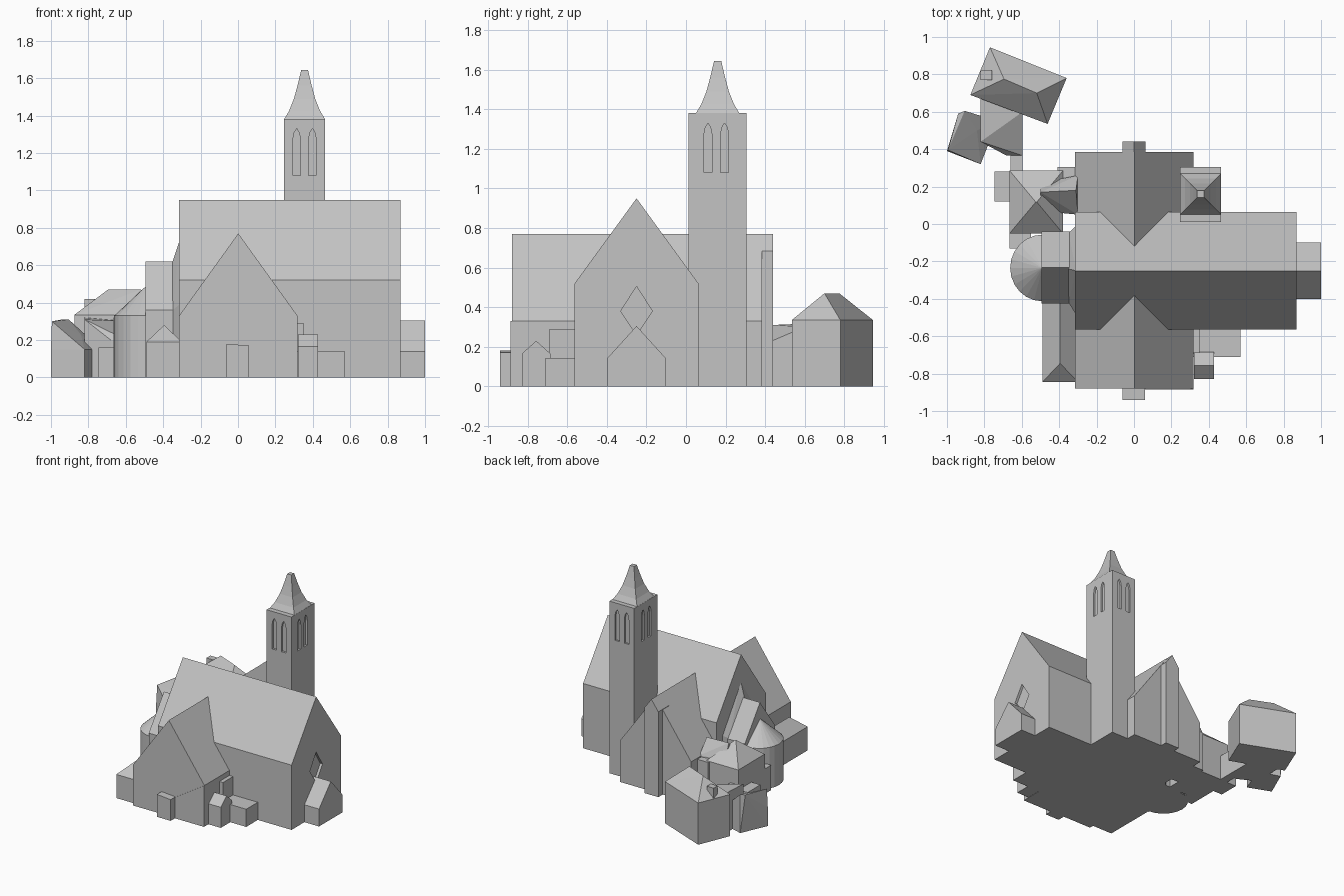
import bpy, bmesh, math

if "Cube" in bpy.data.objects:
    bpy.data.objects.remove(bpy.data.objects["Cube"])

stone = bpy.data.materials.new("plain_grey")
stone.diffuse_color = (0.55, 0.55, 0.55, 1)
stone.use_nodes = True
stone.node_tree.nodes["Principled BSDF"].inputs["Base Color"].default_value = stone.diffuse_color


def hull(name, pts):
    """Convex solid around a few corner points."""
    bm = bmesh.new()
    for p in pts:
        bm.verts.new(p)
    res = bmesh.ops.convex_hull(bm, input=bm.verts[:])
    loose = [v for v in bm.verts if not v.link_faces]
    bmesh.ops.delete(bm, geom=loose, context='VERTS')
    bmesh.ops.dissolve_limit(bm, angle_limit=0.002, verts=bm.verts[:], edges=bm.edges[:])
    bmesh.ops.recalc_face_normals(bm, faces=bm.faces[:])
    me = bpy.data.meshes.new(name)
    bm.to_mesh(me)
    bm.free()
    ob = bpy.data.objects.new(name, me)
    bpy.context.collection.objects.link(ob)
    me.materials.append(stone)
    return ob


def box(name, x0, x1, y0, y1, z1, z0=0):
    return hull(name, [(x, y, z) for x in (x0, x1) for y in (y0, y1) for z in (z0, z1)])


def house(name, x0, x1, y0, y1, eave, ridge, along, hip0=0, hip1=0):
    """Walls with a pitched roof; the ridge runs along 'x' or 'y'."""
    pts = [(x, y, z) for x in (x0, x1) for y in (y0, y1) for z in (0, eave)]
    xm, ym = (x0 + x1) / 2, (y0 + y1) / 2
    if along == 'x':
        pts += [(x0 + hip0, ym, ridge), (x1 - hip1, ym, ridge)]
    else:
        pts += [(xm, y0 + hip0, ridge), (xm, y1 - hip1, ridge)]
    return hull(name, pts)


def walls(name, plan, tops, extra=()):
    """Walls on a ground plan with a top height per corner."""
    pts = [(x, y, 0) for x, y in plan] + [(x, y, t) for (x, y), t in zip(plan, tops)]
    return hull(name, pts + list(extra))


def cut(target, cutters):
    bpy.context.view_layer.objects.active = target
    for c in cutters:
        m = target.modifiers.new("cut", 'BOOLEAN')
        m.object, m.operation, m.solver = c, 'DIFFERENCE', 'EXACT'
        bpy.ops.object.modifier_apply(modifier=m.name)
        bpy.data.objects.remove(c, do_unlink=True)


# Nave and cross arm
nave = house("nave", -0.315, 0.87, -0.563, 0.063, 0.52, 0.95, 'x')
house("transept", -0.315, 0.318, -0.88, 0.385, 0.33, 0.77, 'y')
house("north_gable_buttress", -0.062, 0.062, 0.3, 0.44, 0.685, 0.77, 'y')
walls("south_gable_buttress", [(-0.062, -0.94), (0.06, -0.94), (0.06, -0.85), (-0.062, -0.85)],
      [0.18, 0.17, 0.17, 0.18], [(0, -0.89, 0.14)])

# Thin raised wall on the lower right of the south gable
hull("south_wall_layer", [(x, y, z) for y in (-0.886, -0.87)
                          for x, z in ((0, 0), (0.318, 0), (0.318, 0.33), (0, 0.13))])

# Diamond window sunk in the east gable
cut(nave, [hull("diamond_cutter", [(x, y, z) for x in (0.85, 0.9) for y, z in
                                   ((-0.33, 0.38), (-0.25, 0.505), (-0.17, 0.38), (-0.25, 0.26))])])
house("east_porch", 0.85, 1.0, -0.40, -0.10, 0.14, 0.305, 'x')

# Tower with paired lancet windows on each side
TX, TY = 0.356, 0.16
tower = box("tower", 0.246, 0.466, 0.012, 0.306, 1.382)
lancet = [(-0.02, 1.08), (0.02, 1.08), (0.02, 1.275), (0.013, 1.31),
          (0, 1.33), (-0.013, 1.31), (-0.02, 1.275)]
cutters = []
for s in (-1, 1):
    for off in (-0.042, 0.042):
        cutters.append(hull("lancet_cutter", [(TX + off + u, TY + s * d, z)
                                              for u, z in lancet for d in (0.132, 0.17)]))
        cutters.append(hull("lancet_cutter", [(TX + s * d, TY - 0.007 + off + u, z)
                                              for u, z in lancet for d in (0.095, 0.13)]))
cut(tower, cutters)

# Spire: square rings with a flared foot
levels = [(0.11, 1.38), (0.083, 1.425), (0.057, 1.49), (0.038, 1.56), (0.018, 1.645)]
bm = bmesh.new()
rings = [[bm.verts.new((TX + a * r, TY + b * r, z)) for a, b in
          ((-1, -1), (1, -1), (1, 1), (-1, 1))] for r, z in levels]
for lo, hi in zip(rings, rings[1:]):
    for i in range(4):
        j = (i + 1) % 4
        bm.faces.new((lo[i], lo[j], hi[j], hi[i]))
bm.faces.new(rings[-1])
bm.faces.new(rings[0][::-1])
me = bpy.data.meshes.new("spire")
bm.to_mesh(me)
bm.free()
me.materials.append(stone)
bpy.context.collection.objects.link(bpy.data.objects.new("spire", me))

# Chancel and rounded apse
house("chancel", -0.495, -0.3, -0.425, -0.04, 0.36, 0.62, 'x')
walls("chancel_junction", [(-0.35, -0.42), (-0.3, -0.5), (-0.3, 0.0), (-0.35, -0.05)],
      [0.36, 0.4, 0.4, 0.36], [(-0.35, -0.24, 0.62), (-0.31, -0.25, 0.74)])
arc = [math.pi * (0.5 + i / 12) for i in range(13)]
plan = [(-0.49 + 0.172 * math.cos(a), -0.235 + 0.178 * math.sin(a)) for a in arc]
walls("apse", plan + [(-0.45, -0.413), (-0.45, -0.057)], [0.33] * 15,
      [(-0.49, -0.235, 0.49), (-0.45, -0.235, 0.49)])

# Low south-west aisle
house("south_west_aisle", -0.49, -0.30, -0.845, -0.42, 0.19, 0.28, 'y', hip0=0.1)

# Small blocks in the south-east corner
box("south_east_block", 0.3, 0.57, -0.71, -0.55, 0.142)
house("south_east_hut", 0.32, 0.428, -0.83, -0.685, 0.165, 0.23, 'x')
box("corner_pier", 0.30, 0.35, -0.69, -0.55, 0.29)

# Vestry in the north-west corner with a pyramid roof
house("vestry", -0.665, -0.38, -0.05, 0.285, 0.32, 0.46, 'x', 0.14, 0.14)
box("vestry_east_bay", -0.41, -0.30, 0.08, 0.305, 0.32)
walls("vestry_cross_roof", [(-0.5, 0.07), (-0.30, 0.05), (-0.30, 0.26), (-0.5, 0.22)],
      [0.33] * 4, [(-0.5, 0.17, 0.45), (-0.31, 0.18, 0.45)])
box("vestry_west_step", -0.745, -0.65, 0.12, 0.282, 0.16)
box("vestry_south_step", -0.665, -0.55, -0.13, -0.03, 0.2)

# Detached hall, turned, with hipped roof
walls("hall", [(-0.77, 0.945), (-0.36, 0.78), (-0.462, 0.535), (-0.875, 0.69)],
      [0.335] * 4, [(-0.695, 0.775, 0.47), (-0.52, 0.70, 0.47)])
box("hall_chimney", -0.82, -0.76, 0.77, 0.82, 0.42)

# Link between hall and vestry, and the west wing
walls("link", [(-0.82, 0.68), (-0.595, 0.6), (-0.595, 0.365), (-0.68, 0.365), (-0.82, 0.44)],
      [0.32, 0.3, 0.2, 0.2, 0.31])
box("link_passage", -0.66, -0.595, 0.26, 0.38, 0.2)
walls("west_wing", [(-1.0, 0.39), (-0.82, 0.32), (-0.73, 0.55), (-0.905, 0.605)],
      [0.15, 0.15, 0.15, 0.31],
      [(-0.94, 0.59, 0.31), (-0.995, 0.395, 0.3), (-0.84, 0.50, 0.23)])
